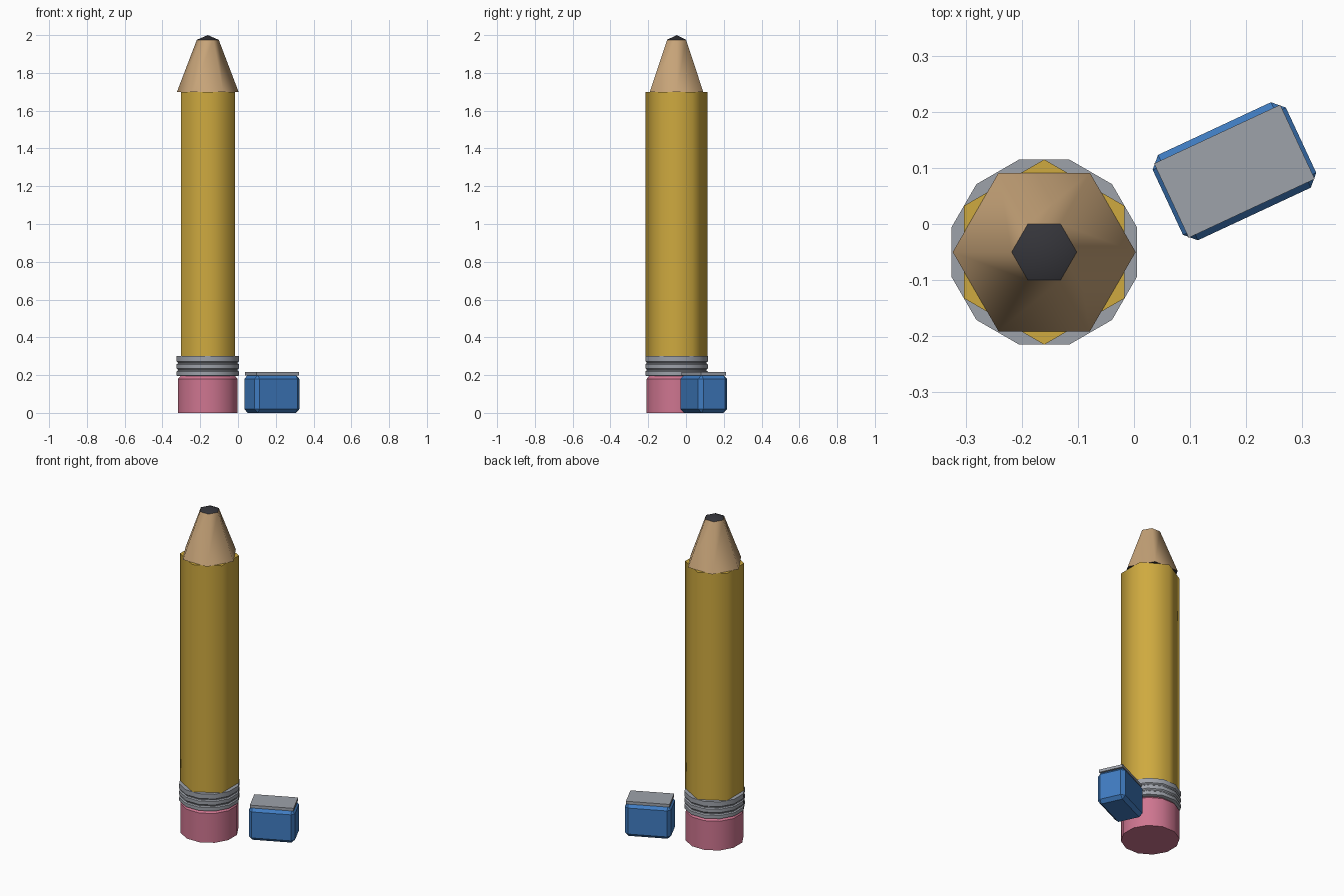
import bpy, bmesh, math
from mathutils import Matrix

if "Cube" in bpy.data.objects:
    bpy.data.objects.remove(bpy.data.objects["Cube"])

PX, PY = -0.16, -0.05          # pencil axis


def material(name, rgb):
    m = bpy.data.materials.new(name)
    m.diffuse_color = (*rgb, 1)
    m.use_nodes = True
    m.node_tree.nodes["Principled BSDF"].inputs["Base Color"].default_value = m.diffuse_color
    return m


YELLOW = material("yellow paint", (0.62, 0.40, 0.05))
WOOD = material("bare wood", (0.57, 0.37, 0.19))
LEAD = material("graphite", (0.035, 0.035, 0.042))
METAL = material("grey metal", (0.34, 0.36, 0.40))
PINK = material("pink rubber", (0.62, 0.18, 0.28))
BLUE = material("blue plastic", (0.05, 0.20, 0.53))


def finish(name, bm, mats, smooth_angle=None):
    bmesh.ops.recalc_face_normals(bm, faces=bm.faces)
    mesh = bpy.data.meshes.new(name)
    bm.to_mesh(mesh)
    bm.free()
    for m in mats:
        mesh.materials.append(m)
    if smooth_angle:
        mesh.shade_smooth()
        mesh.set_sharp_from_angle(angle=math.radians(smooth_angle))
    ob = bpy.data.objects.new(name, mesh)
    bpy.context.collection.objects.link(ob)
    return ob


def lathe(name, profile, sides, start, mats, smooth_angle, base_index=0):
    """Closed solid from (radius, z) rings; a radius of 0 makes a point."""
    bm = bmesh.new()
    rings = []
    for r, z in profile:
        if r == 0:
            rings.append([bm.verts.new((PX, PY, z))] * sides)
            continue
        angles = [math.radians(start) + math.tau * i / sides for i in range(sides)]
        rings.append([bm.verts.new((PX + r * math.cos(a), PY + r * math.sin(a), z))
                      for a in angles])
    for lo, hi in zip(rings, rings[1:]):
        for i in range(sides):
            j = (i + 1) % sides
            quad = [lo[i], lo[j], hi[j], hi[i]]
            bm.faces.new(list(dict.fromkeys(quad)))
    bm.faces.new(rings[0]).material_index = base_index
    if profile[-1][0] > 0:
        bm.faces.new(rings[-1])
    return finish(name, bm, mats, smooth_angle)


def box(name, size, z0, mat, bevel=0):
    """Box resting at z0, turned to the sharpener's angle."""
    bm = bmesh.new()
    bmesh.ops.create_cube(bm, size=1)
    bmesh.ops.scale(bm, vec=size, verts=bm.verts)
    if bevel:
        bmesh.ops.bevel(bm, geom=bm.edges[:], offset=bevel, segments=1,
                        affect='EDGES', profile=0.5)
    move = Matrix.Translation((0.179, 0.094, z0 + size[2] / 2))
    bmesh.ops.transform(bm, matrix=move @ Matrix.Rotation(math.radians(25), 4, 'Z'),
                        verts=bm.verts)
    return finish(name, bm, [mat])


# Eraser with a chamfered upper rim
lathe("eraser", [(0.164, 0), (0.164, 0.18), (0.145, 0.2)], 12, 15, [PINK], 35)

# Ribbed metal ferrule: three raised bands
ferrule = [(0.164, 0.195)]
for z in (0.195, 0.233, 0.27):
    ferrule += [(0.171, z + 0.003), (0.171, z + 0.024), (0.164, z + 0.029), (0.164, z + 0.034)]
ferrule[-1] = (0.160, 0.302)
lathe("ferrule", ferrule[:-2] + [(0.171, 0.302)], 12, 15, [METAL], 35)

# Hexagonal barrel, points along y
lathe("barrel", [(0.165, 0.29), (0.165, 1.7)], 6, 30, [YELLOW], 65)

# Sharpened wood, points along x, dark underside
lathe("wood_cone", [(0.163, 1.7), (0.058, 1.975)], 6, 0, [WOOD, LEAD], 65, base_index=1)

# Graphite tip
lathe("lead_tip", [(0.058, 1.975), (0, 2.0)], 6, 0, [LEAD], 65)

# Sharpener beside the pencil
box("sharpener_body", (0.262, 0.168, 0.2), 0, BLUE, 0.02)
box("sharpener_blade", (0.248, 0.146, 0.017), 0.199, METAL)
